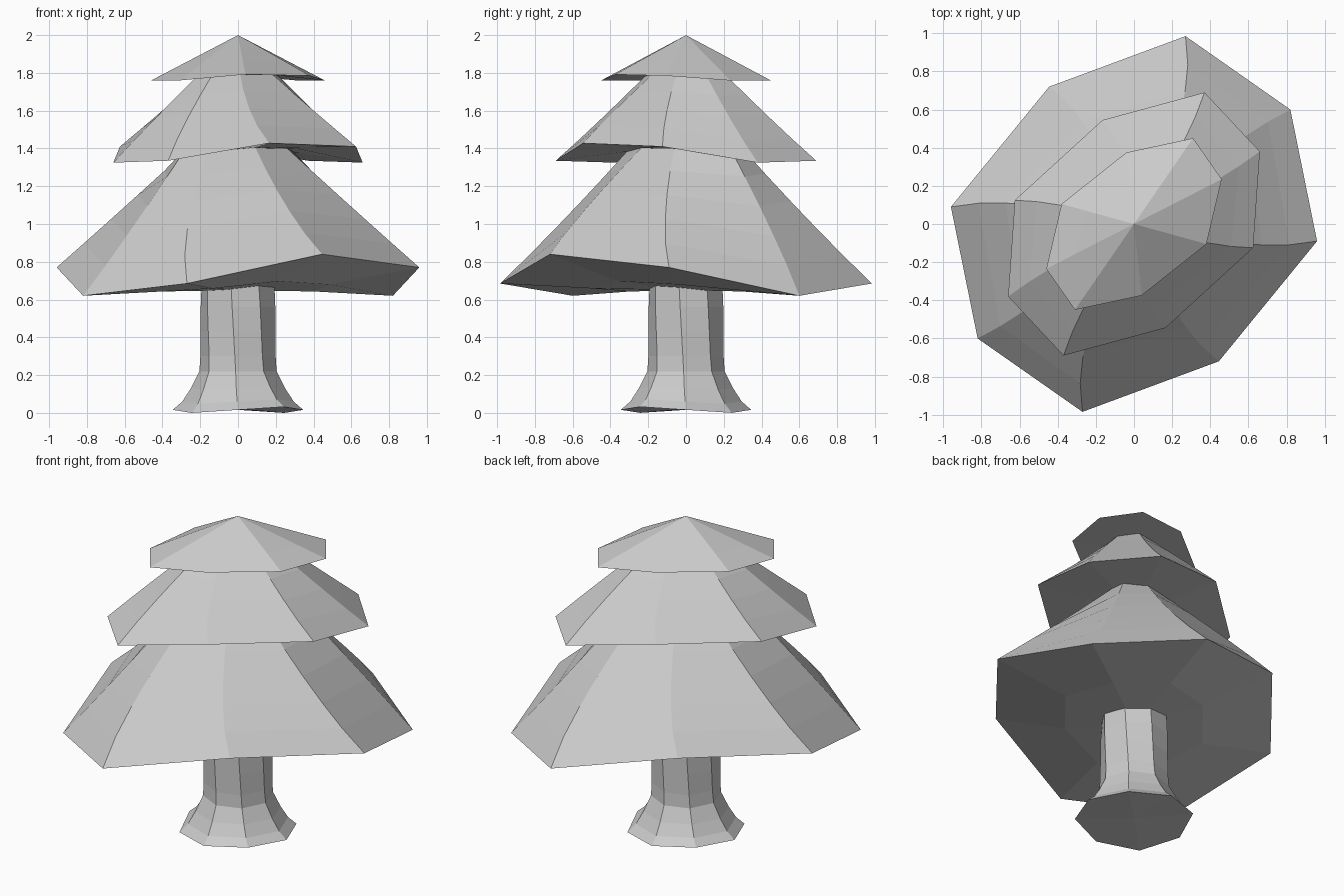
import bpy, bmesh
from math import radians, atan2, hypot, cos, sin, pi

cube = bpy.data.objects.get("Cube")
if cube:
    bpy.data.objects.remove(cube, do_unlink=True)

grey = bpy.data.materials.new("light_grey")
grey.use_nodes = True
GREY = (0.6, 0.6, 0.6, 1)
grey.diffuse_color = GREY
grey.node_tree.nodes["Principled BSDF"].inputs["Base Color"].default_value = GREY


def full_ring(half):
    """Turn half a ring of (x, y, z) into a whole one by a half turn about z."""
    return list(half) + [(-x, -y, z) for x, y, z in half]


def blend(a, b, t, ease=0.8):
    """Move from ring a to ring b, twisting about z on the way."""
    out = []
    for (ax, ay, az), (bx, by, bz) in zip(a, b):
        a0 = atan2(ay, ax)
        turn = (atan2(by, bx) - a0 + pi) % (2 * pi) - pi
        r = hypot(ax, ay) * (1 - t) + hypot(bx, by) * t
        ang = a0 + turn * t ** ease
        out.append((r * cos(ang), r * sin(ang), az * (1 - t) + bz * t))
    return out


def dish(rim, centre, s):
    """Ring of the curved underside at fraction s of the rim radius."""
    return [(x * s, y * s, centre + (z - centre) * s * s) for x, y, z in rim]


def loft(name, rings, low, high):
    """Skin a stack of rings and close it with a fan at each end."""
    bm = bmesh.new()
    rows = [[bm.verts.new(p) for p in ring] for ring in rings]
    n = len(rows[0])
    for a, b in zip(rows, rows[1:]):
        for i in range(n):
            j = (i + 1) % n
            bm.faces.new((a[i], a[j], b[j], b[i]))
    for row, z in ((rows[0], low), (rows[-1], high)):
        tip = bm.verts.new((0, 0, z))
        for i in range(n):
            bm.faces.new((row[i], row[(i + 1) % n], tip))
    bmesh.ops.recalc_face_normals(bm, faces=bm.faces)
    mesh = bpy.data.meshes.new(name)
    bm.to_mesh(mesh)
    bm.free()
    mesh.materials.append(grey)
    obj = bpy.data.objects.new(name, mesh)
    bpy.context.collection.objects.link(obj)


def tier(name, rim, top, low, high, steps):
    """One skirt of branches: curved underside, then twisted sloping sides."""
    rim, top = full_ring(rim), full_ring(top)
    rings = [dish(rim, low, 0.5)]
    rings += [blend(rim, top, k / steps) for k in range(steps + 1)]
    loft(name, rings, low, high)


# Trunk: flared foot, slight twist, foot rim tilted in a saddle
trunk = []
for z, r, tilt in ((0.016, 0.345, 0.016), (0.06, 0.295, 0.012), (0.13, 0.25, 0.007),
                   (0.22, 0.205, 0), (0.3, 0.2, 0), (0.43, 0.2, 0),
                   (0.56, 0.2, 0), (0.72, 0.195, 0)):
    ring = []
    for k in range(8):
        base = radians(45 * k)
        ang = base - radians(16) * z
        ring.append((r * cos(ang), r * sin(ang), z - tilt * sin(2 * base)))
    trunk.append(ring)
loft("trunk", trunk, 0.02, 0.72)

# Lower, middle and upper branches
tier("lower_branches",
     [(0.96, -0.09, 0.77), (0.82, 0.60, 0.62), (0.27, 0.985, 0.685), (-0.445, 0.72, 0.84)],
     [(0.25, -0.06, 1.41), (0.27, 0.23, 1.41), (0.15, 0.29, 1.41), (-0.09, 0.23, 1.41)],
     0.65, 1.42, 5)
tier("middle_branches",
     [(0.625, -0.125, 1.41), (0.66, 0.38, 1.325), (0.37, 0.69, 1.335), (-0.165, 0.545, 1.428)],
     [(0.17, -0.05, 1.8), (0.2, 0.1, 1.8), (0.13, 0.2, 1.8), (-0.01, 0.17, 1.8)],
     1.395, 1.81, 4)
tier("upper_branches",
     [(0.38, -0.105, 1.785), (0.46, 0.235, 1.76), (0.31, 0.45, 1.76), (-0.04, 0.375, 1.792)],
     [(0.127, -0.035, 1.93), (0.153, 0.078, 1.92), (0.103, 0.15, 1.92), (-0.013, 0.125, 1.93)],
     1.79, 2.0, 2)
